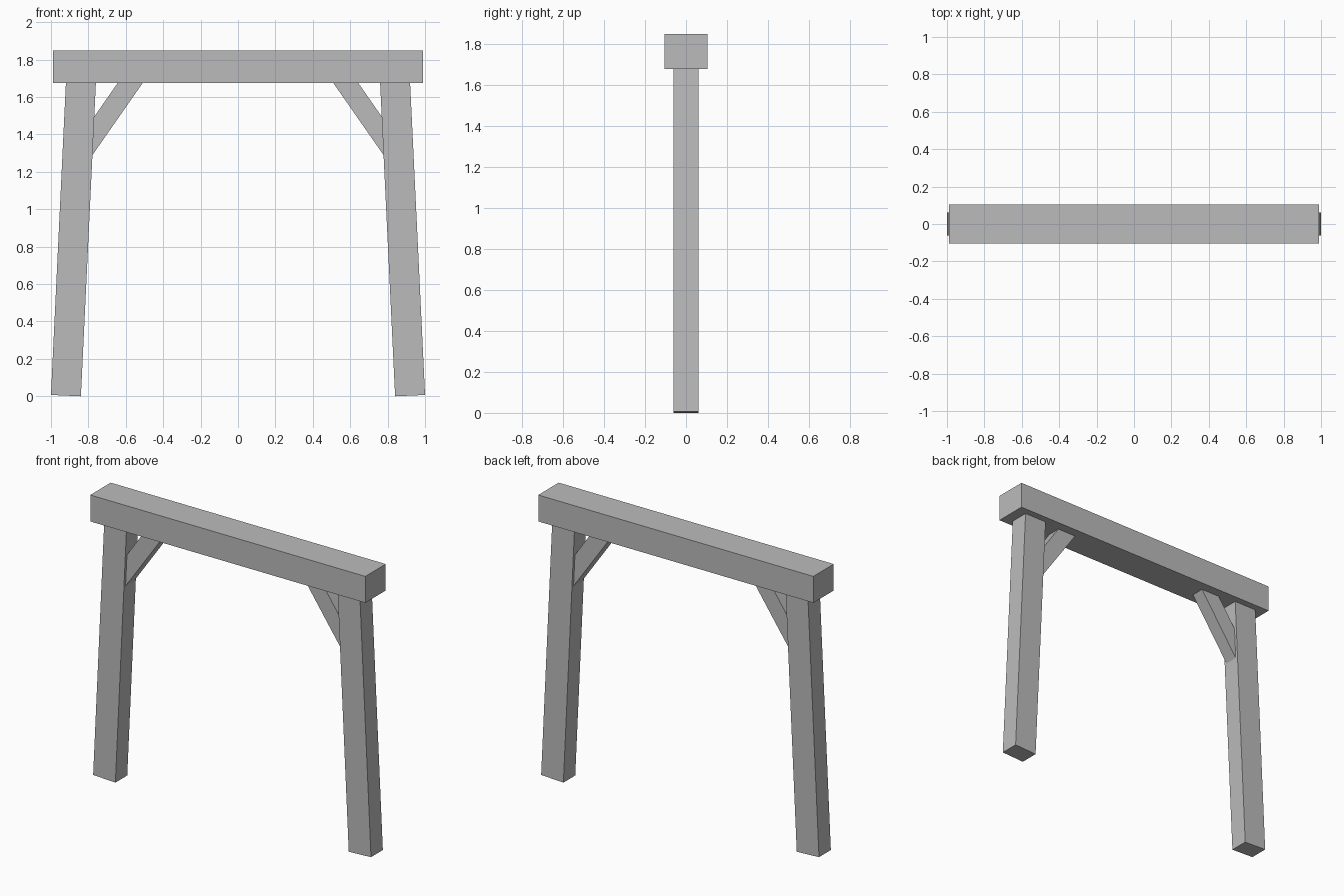
import bpy
import bmesh
from mathutils import Vector

cube = bpy.data.objects.get("Cube")
if cube:
    bpy.data.objects.remove(cube, do_unlink=True)

grey = bpy.data.materials.new("plain grey")
grey.use_nodes = True
colour = (0.5, 0.5, 0.5, 1)
grey.diffuse_color = colour
grey.node_tree.nodes["Principled BSDF"].inputs["Base Color"].default_value = colour


def prism(name, profile, depth):
    """Extrude an x-z outline through a depth centred on y = 0."""
    bm = bmesh.new()
    face = bm.faces.new([bm.verts.new((x, -depth / 2, z)) for x, z in profile])
    new = bmesh.ops.extrude_face_region(bm, geom=[face])["geom"]
    verts = [v for v in new if isinstance(v, bmesh.types.BMVert)]
    bmesh.ops.translate(bm, verts=verts, vec=Vector((0, depth, 0)))
    bmesh.ops.recalc_face_normals(bm, faces=bm.faces)
    mesh = bpy.data.meshes.new(name)
    bm.to_mesh(mesh)
    bm.free()
    mesh.materials.append(grey)
    obj = bpy.data.objects.new(name, mesh)
    bpy.context.collection.objects.link(obj)


# Top beam
prism("top_beam", [(-0.99, 1.676), (0.99, 1.676), (0.99, 1.848), (-0.99, 1.848)], 0.21)

# Leaning posts and diagonal braces, mirrored left and right
post = [(0.84, 0), (1.0, 0.007), (0.919, 1.70), (0.759, 1.693)]
brace = [(0.817, 1.234), (0.817, 1.425), (0.626, 1.70), (0.492, 1.70)]
for side, sign in (("left", 1), ("right", -1)):
    prism(side + "_post", [(sign * x, z) for x, z in post], 0.122)
    prism(side + "_brace", [(sign * x, z) for x, z in brace], 0.088)
